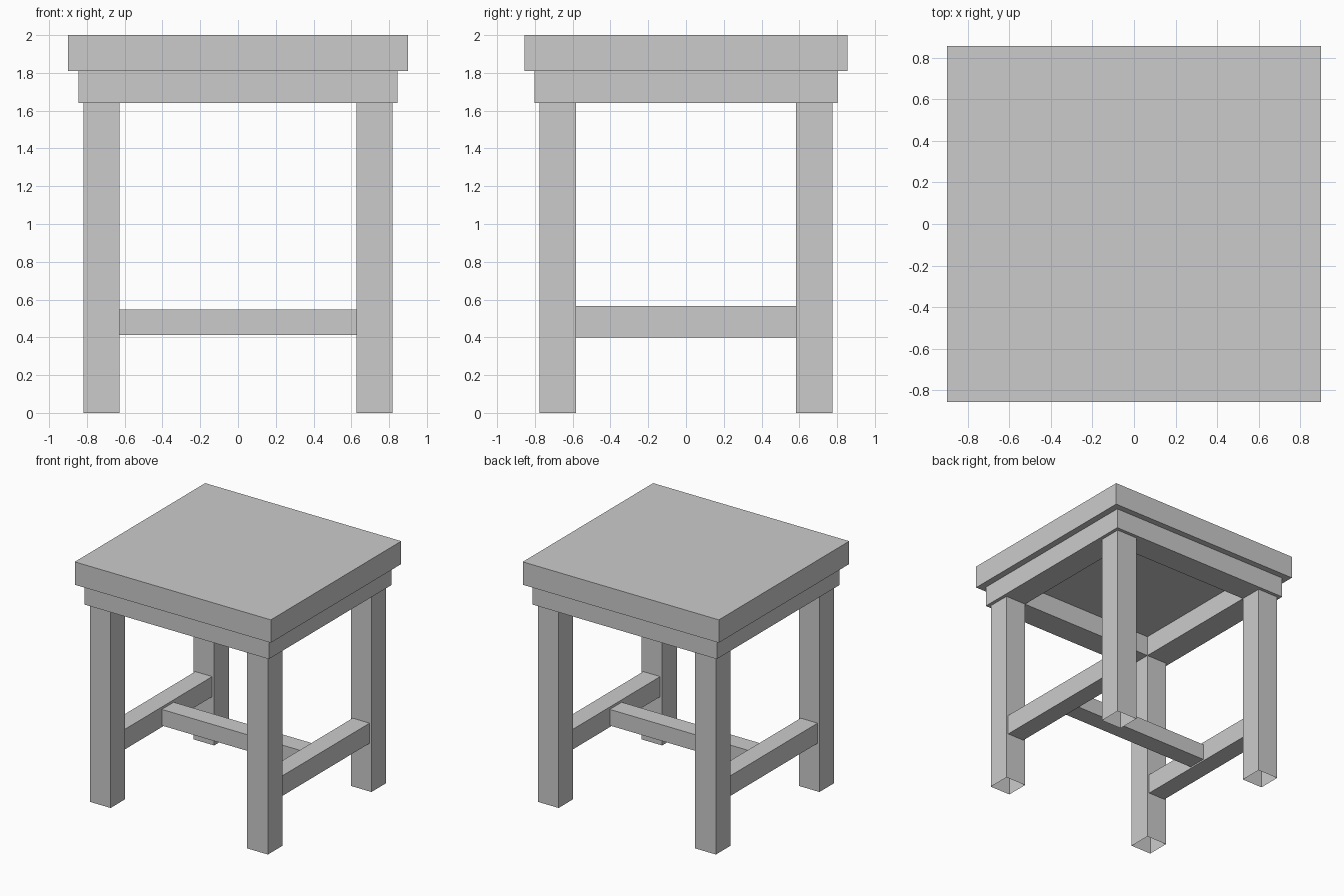
import bpy
import bmesh
from mathutils import Matrix, Vector

cube = bpy.data.objects.get("Cube")
if cube:
    bpy.data.objects.remove(cube, do_unlink=True)

grey = bpy.data.materials.new("plain_grey")
grey.use_nodes = True
colour = (0.6, 0.6, 0.6, 1)
grey.diffuse_color = colour
grey.node_tree.nodes["Principled BSDF"].inputs["Base Color"].default_value = colour


def finish(name, bm):
    mesh = bpy.data.meshes.new(name)
    bm.to_mesh(mesh)
    bm.free()
    mesh.materials.append(grey)
    obj = bpy.data.objects.new(name, mesh)
    bpy.context.collection.objects.link(obj)
    return obj


def box(name, low, high, open_bottom=False):
    low, high = Vector(low), Vector(high)
    bm = bmesh.new()
    place = Matrix.Translation((low + high) / 2) @ Matrix.Diagonal((high - low).to_4d())
    bmesh.ops.create_cube(bm, size=1, matrix=place)
    if open_bottom:
        bottom = [f for f in bm.faces if f.normal.z < -0.9]
        bmesh.ops.delete(bm, geom=bottom, context="FACES_ONLY")
    return finish(name, bm)


def frame(name, outer, inner, z0, z1):
    """Rectangular ring extruded upward from a flat loop of four quads."""
    bm = bmesh.new()
    corners = [(-1, -1), (1, -1), (1, 1), (-1, 1)]
    rings = [[bm.verts.new((x * sx, y * sy, z0)) for sx, sy in corners]
             for x, y in (outer, inner)]
    faces = []
    for i in range(4):
        j = (i + 1) % 4
        faces.append(bm.faces.new((rings[0][i], rings[1][i], rings[1][j], rings[0][j])))
    top = bmesh.ops.extrude_face_region(bm, geom=faces, use_keep_orig=True)["geom"]
    bmesh.ops.translate(bm, vec=(0, 0, z1 - z0),
                        verts=[v for v in top if isinstance(v, bmesh.types.BMVert)])
    bmesh.ops.recalc_face_normals(bm, faces=bm.faces)
    return finish(name, bm)


LEG_IN = Vector((0.627, 0.583))
LEG_OUT = Vector((0.817, 0.775))
APRON_Z, SEAT_Z, TOP_Z = 1.64, 1.81, 2.0

# Seat slab and the hollow apron below it
box("seat", (-0.9, -0.855, SEAT_Z), (0.9, 0.855, TOP_Z))
frame("apron", (0.845, 0.803), LEG_IN, APRON_Z, SEAT_Z)

# Four square legs, open underneath
for sx, side in ((-1, "right"), (1, "left")):
    for sy, end in ((-1, "front"), (1, "back")):
        xs = sorted((sx * LEG_IN.x, sx * LEG_OUT.x))
        ys = sorted((sy * LEG_IN.y, sy * LEG_OUT.y))
        box(f"{end}_{side}_leg", (xs[0], ys[0], 0), (xs[1], ys[1], APRON_Z), True)

    # Side stretcher between the front and back legs
    xs = sorted((sx * 0.645, sx * 0.8))
    box(f"{side}_stretcher", (xs[0], -LEG_IN.y, 0.4), (xs[1], LEG_IN.y, 0.567))

# Cross stretcher joining the side stretchers
box("cross_stretcher", (-0.645, -0.078, 0.413), (0.645, 0.078, 0.547))
